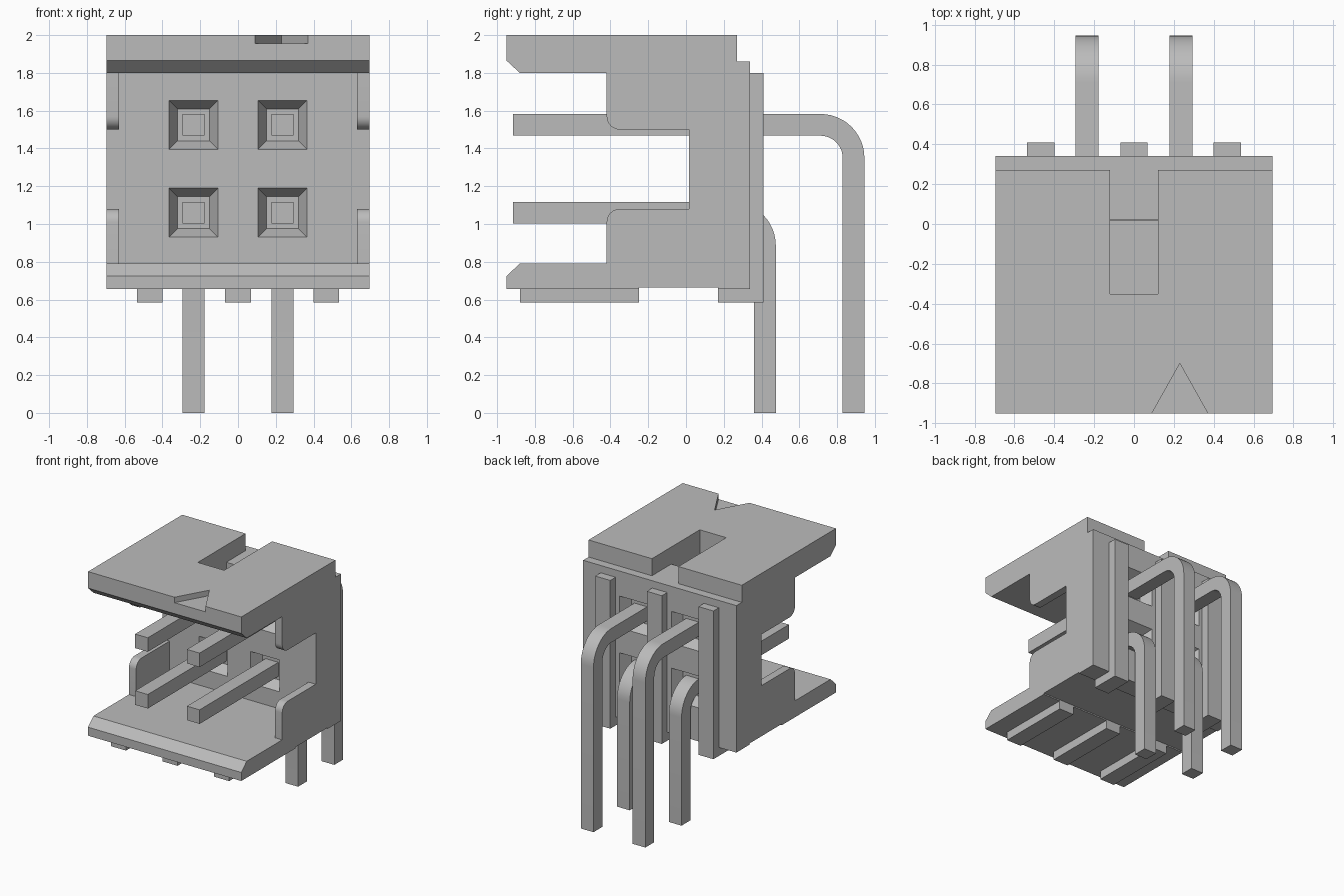
import bpy, bmesh
from math import sin, cos, pi, radians
from mathutils import Vector

cube = bpy.data.objects.get("Cube")
if cube:
    bpy.data.objects.remove(cube, do_unlink=True)

grey = bpy.data.materials.new("light grey")
grey.use_nodes = True
grey.diffuse_color = (0.5, 0.5, 0.5, 1)
grey.node_tree.nodes["Principled BSDF"].inputs["Base Color"].default_value = (0.5, 0.5, 0.5, 1)


def finish(name, bm):
    bmesh.ops.recalc_face_normals(bm, faces=bm.faces)
    mesh = bpy.data.meshes.new(name)
    bm.to_mesh(mesh)
    bm.free()
    mesh.materials.append(grey)
    ob = bpy.data.objects.new(name, mesh)
    bpy.context.collection.objects.link(ob)
    return ob


def loft(name, rings):
    """Join matching rings of points and cap both ends."""
    bm = bmesh.new()
    loops = [[bm.verts.new(p) for p in ring] for ring in rings]
    n = len(loops[0])
    for a, b in zip(loops, loops[1:]):
        for i in range(n):
            bm.faces.new((a[i], a[(i + 1) % n], b[(i + 1) % n], b[i]))
    bm.faces.new(loops[0])
    bm.faces.new(loops[-1])
    return finish(name, bm)


def box(name, x0, x1, y0, y1, z0, z1):
    return loft(name, [[(x0, y0, z), (x1, y0, z), (x1, y1, z), (x0, y1, z)] for z in (z0, z1)])


def arc(cy, cz, r, start, end, steps=8):
    angles = [radians(start + (end - start) * i / steps) for i in range(steps + 1)]
    return [(cy + r * cos(a), cz + r * sin(a)) for a in angles]


def cut(target, cutter):
    cutter.hide_render = True
    mod = target.modifiers.new("cut", 'BOOLEAN')
    mod.operation = 'DIFFERENCE'
    mod.solver = 'EXACT'
    mod.object = cutter
    bpy.context.view_layer.objects.active = target
    bpy.ops.object.modifier_apply(modifier=mod.name)
    bpy.data.objects.remove(cutter, do_unlink=True)


def smooth(ob):
    bpy.ops.object.select_all(action='DESELECT')
    ob.select_set(True)
    bpy.context.view_layer.objects.active = ob
    bpy.ops.object.shade_smooth_by_angle(angle=radians(25))


# Housing: side outline with the open front and the side windows
W, WALL, BACK = 0.695, 0.015, 0.34
outline = [(-.95, .655), (-.25, .655), (-.25, .665), (.17, .665), (.17, .655),
           (BACK, .655), (BACK, 1.86), (.27, 1.86), (.27, 2), (-.95, 2),
           (-.95, 1.865), (-.88, 1.8), (-.42, 1.8)]
outline += arc(-.35, 1.57, .07, 180, 270)
outline += [(WALL, 1.5), (WALL, 1.08)]
outline += arc(-.35, 1.01, .07, 90, 180)
outline += [(-.42, .79), (-.88, .79), (-.95, .725)]
housing = loft("housing", [[(x, y, z) for y, z in outline] for x in (-W, W)])

# Cavity between the side walls
cut(housing, box("cavity_cutter", -.63, .63, -.6, WALL, .79, 1.8))

# Latch slot in the top, open to the rear
cut(housing, box("slot_cutter", -.12, .12, -.35, .02, 1.7, 2.1))
cut(housing, box("slot_rear_cutter", -.12, .12, 0, .5, 1.86, 2.1))

# Triangular marker notch at the front of the top
notch = [(.07, -.985), (.39, -.985), (.23, -.70)]
cut(housing, loft("notch_cutter", [[(x, y, z) for x, y in notch] for z in (1.955, 2.1)]))

# Tapered recesses around the contacts on both faces of the rear wall
CX, HEIGHTS = .235, (1.06, 1.525)


def square(cx, y, cz, h):
    return [(cx - h, y, cz - h), (cx + h, y, cz - h), (cx + h, y, cz + h), (cx - h, y, cz + h)]


for cx in (-CX, CX):
    for cz in HEIGHTS:
        for face, inward in ((WALL, 1), (BACK, -1)):
            cut(housing, loft("recess_cutter", [
                square(cx, face - inward * .02, cz, .14),
                square(cx, face + inward * .09, cz, .085)]))
smooth(housing)

# Ribs on the rear wall and runners under the floor
for cx, side in ((-.468, "right"), (0, "middle"), (.468, "left")):
    x0, x1 = cx - .068, cx + .068
    box("rear_rib_" + side, x0, x1, BACK, .41, .585, 1.8)
    box("rear_foot_" + side, x0, x1, .17, BACK, .585, .655)
    box("floor_runner_" + side, x0, x1, -.88, -.25, .585, .655)

# Bent square contact pins
H, R = .0575, .175
for cz, drop, row in ((HEIGHTS[0], .418, "lower"), (HEIGHTS[1], .887, "upper")):
    for cx, side in ((-CX, "right"), (CX, "left")):
        by, bz = drop - R, cz - R
        rings = [square(cx, -.915, cz, H)]
        for i in range(13):
            a = pi / 2 * (1 - i / 12)
            out = Vector((0, cos(a), sin(a)))
            mid = Vector((cx, by, bz)) + R * out
            sx = Vector((H, 0, 0))
            rings.append([mid - sx - H * out, mid + sx - H * out,
                          mid + sx + H * out, mid - sx + H * out])
        rings.append([(p.x, p.y, 0) for p in rings[-1]])
        smooth(loft(f"{row}_pin_{side}", rings))
